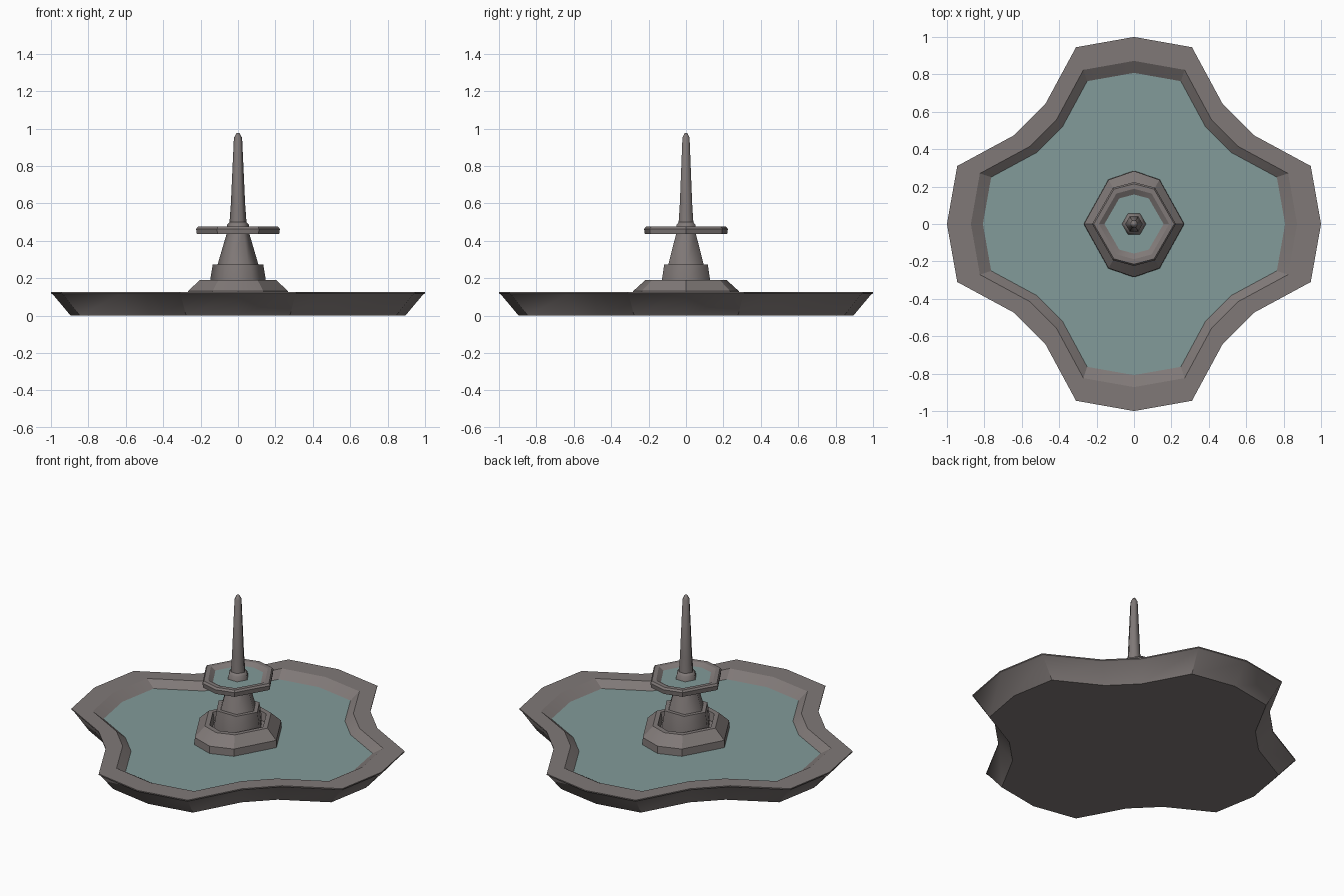
import bpy, bmesh, math

if "Cube" in bpy.data.objects:
    bpy.data.objects.remove(bpy.data.objects["Cube"])


def material(name, rgb):
    m = bpy.data.materials.new(name)
    m.diffuse_color = (*rgb, 1)
    m.use_nodes = True
    m.node_tree.nodes["Principled BSDF"].inputs["Base Color"].default_value = m.diffuse_color
    return m


stone = material("grey_stone", (0.215, 0.19, 0.185))
water = material("pale_water", (0.225, 0.325, 0.32))


def loft(name, outline, rings, mat, smooth=30, cap_bottom=True, cap_top=True):
    """Stack scaled copies of an outline; rings are (scale, z)."""
    bm = bmesh.new()
    n = len(outline)
    loops = [[bm.verts.new((x * s, y * s, z)) for x, y in outline] for s, z in rings]
    for a, b in zip(loops, loops[1:]):
        for i in range(n):
            j = (i + 1) % n
            bm.faces.new((a[i], a[j], b[j], b[i]))
    if cap_bottom and len(loops) > 1:
        bm.faces.new(loops[0][::-1])
    if cap_top:
        bm.faces.new(loops[-1])
    me = bpy.data.meshes.new(name)
    bm.to_mesh(me)
    bm.free()
    me.materials.append(mat)
    ob = bpy.data.objects.new(name, me)
    bpy.context.collection.objects.link(ob)
    bpy.ops.object.select_all(action='DESELECT')
    ob.select_set(True)
    bpy.context.view_layer.objects.active = ob
    bpy.ops.object.shade_smooth_by_angle(angle=math.radians(smooth))
    return ob


def polar(points):
    return [(r * math.cos(math.radians(a)), r * math.sin(math.radians(a))) for a, r in points]


# Outlines: four-lobed pool, stretched octagon, hexagon
quarter = [(1, 0), (0.945, 0.31), (0.64, 0.475), (0.475, 0.64), (0.31, 0.945)]
lobed = []
for k in range(4):
    for x, y in quarter:
        for _ in range(k):
            x, y = -y, x
        lobed.append((x, y))
octagon = polar([(0, 1), (60, 1.02), (90, 1.06), (120, 1.02),
                 (180, 1), (240, 1.02), (270, 1.06), (300, 1.02)])
bowl_outline = polar([(a, 1) for a in (0, 60, 90, 120, 180, 240, 270, 300)])
hexagon = polar([(a, 1) for a in range(0, 360, 60)])

# Pool basin and its water
loft("pool_basin", lobed,
     [(0.895, 0), (0.99, 0.113), (1, 0.118), (1, 0.125), (0.872, 0.125), (0.80, 0.08)],
     stone, cap_top=False)
loft("pool_water", lobed, [(0.808, 0.085)], water)

# Pedestal base with a recessed top, and the tier standing in it
loft("pedestal_base", octagon,
     [(0.27, 0.06), (0.267, 0.13), (0.205, 0.19), (0.175, 0.19), (0.165, 0.14)], stone)
loft("pedestal_tier", hexagon, [(0.15, 0.13), (0.147, 0.20), (0.135, 0.272)], stone, 65)
loft("column", hexagon, [(0.11, 0.27), (0.06, 0.44)], stone, 65)

# Upper bowl and its water
loft("upper_bowl", bowl_outline,
     [(0.22, 0.435), (0.224, 0.463), (0.215, 0.475), (0.188, 0.475), (0.15, 0.452)],
     stone, cap_top=False)
loft("upper_water", bowl_outline, [(0.158, 0.457)], water)

# Spire collar and tapering spire
loft("spire_collar", hexagon, [(0.066, 0.45), (0.058, 0.485), (0.045, 0.50)], stone, 65)
loft("spire", hexagon,
     [(0.046, 0.49), (0.038, 0.60), (0.022, 0.95), (0.008, 0.975)], stone, 65)
